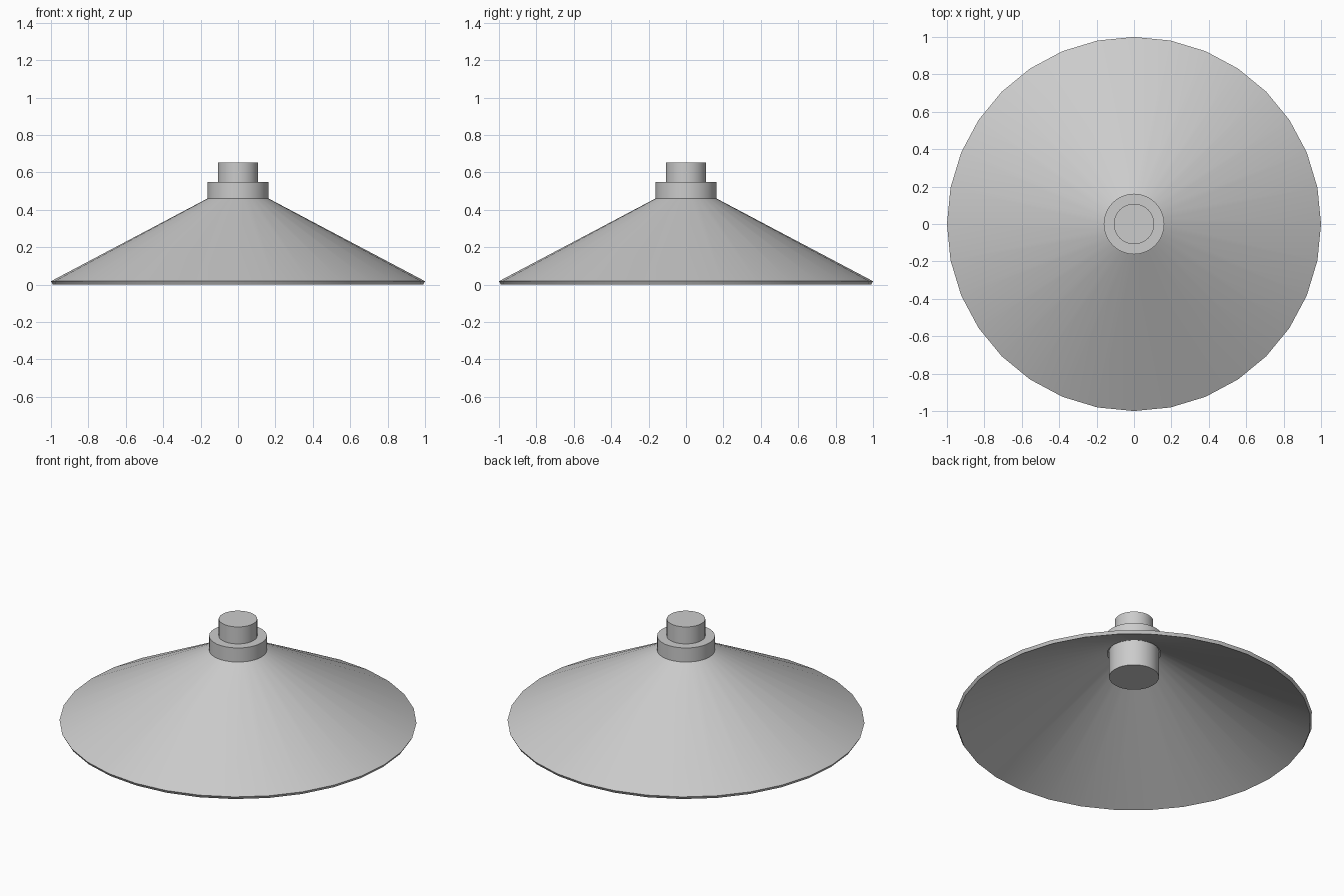
import bpy
import math

if "Cube" in bpy.data.objects:
    bpy.data.objects.remove(bpy.data.objects["Cube"])

SIDES = 32


def smooth(obj):
    bpy.ops.object.select_all(action='DESELECT')
    obj.select_set(True)
    bpy.context.view_layer.objects.active = obj
    bpy.ops.object.shade_smooth_by_angle(angle=math.radians(30))


def revolve(name, profile):
    """Spin a closed (radius, z) profile around the z axis."""
    verts, faces = [], []
    n = len(profile)
    for i in range(SIDES):
        a = 2 * math.pi * i / SIDES
        verts += [(r * math.cos(a), r * math.sin(a), z) for r, z in profile]
    for i in range(SIDES):
        j = (i + 1) % SIDES
        for k in range(n):
            m = (k + 1) % n
            faces.append((i * n + k, j * n + k, j * n + m, i * n + m))
    mesh = bpy.data.meshes.new(name)
    mesh.from_pydata(verts, [], faces)
    obj = bpy.data.objects.new(name, mesh)
    bpy.context.collection.objects.link(obj)
    smooth(obj)


def cylinder(name, radius, z0, z1):
    bpy.ops.mesh.primitive_cylinder_add(vertices=SIDES, radius=radius,
                                        depth=z1 - z0, location=(0, 0, (z0 + z1) / 2))
    obj = bpy.context.object
    obj.name = name
    smooth(obj)


# Thin conical shade: inner rim, outer rim, outer top, inner top
revolve("shade", [(0.99, 0.0), (1.0, 0.018), (0.16, 0.462), (0.15, 0.444)])

# Collar and cap above the shade
cylinder("collar", 0.162, 0.455, 0.548)
cylinder("cap", 0.108, 0.548, 0.653)

# Bulb socket hanging inside the shade
cylinder("socket", 0.14, 0.29, 0.455)
